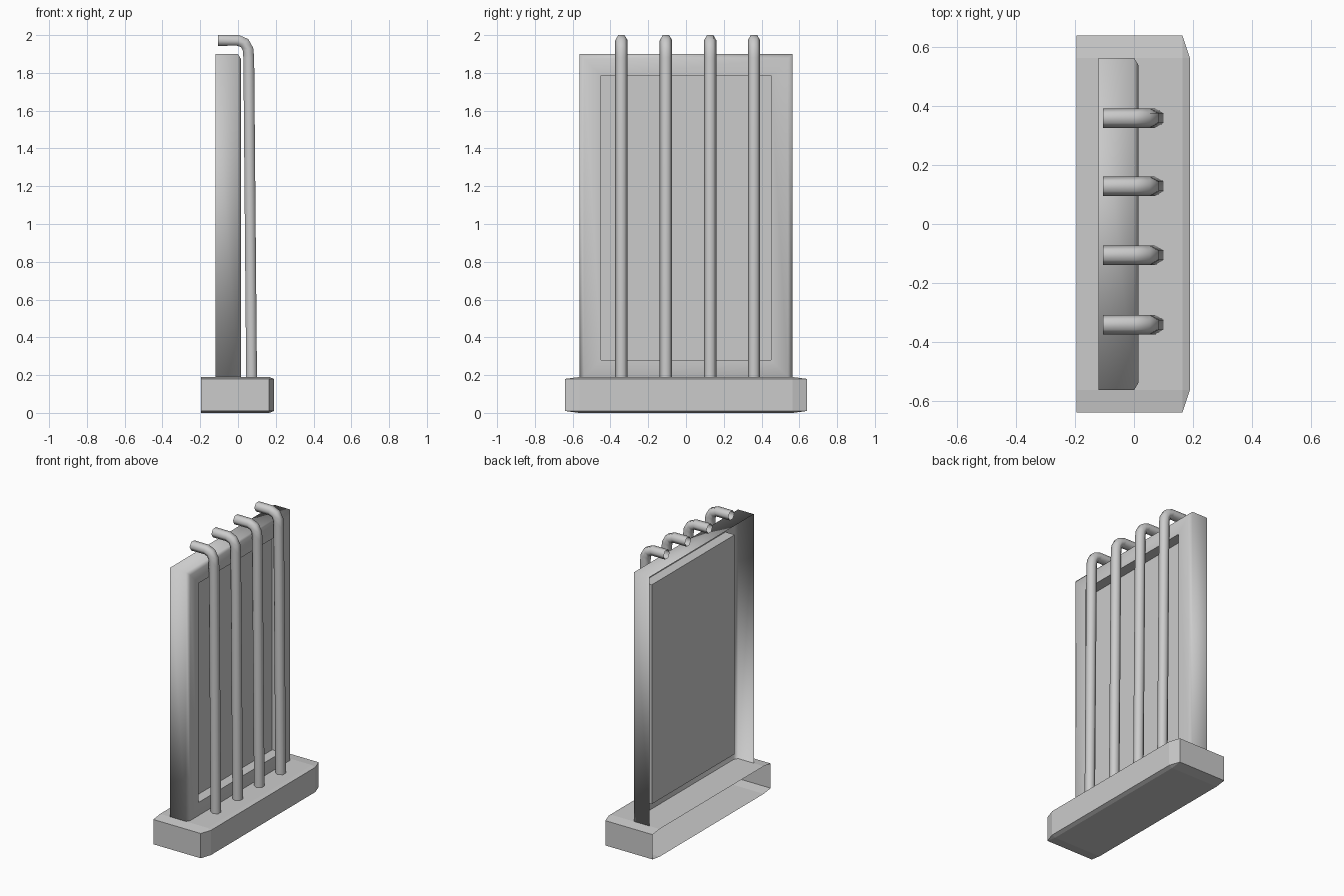
import bpy, bmesh
from math import cos, sin, pi, atan2
from mathutils import Vector

cube = bpy.data.objects.get("Cube")
if cube:
    bpy.data.objects.remove(cube, do_unlink=True)

grey = bpy.data.materials.new("plain grey")
grey.use_nodes = True
color = (0.6, 0.6, 0.6, 1)
grey.diffuse_color = color
grey.node_tree.nodes["Principled BSDF"].inputs["Base Color"].default_value = color


def finish(name, bm, smooth=False):
    for f in bm.faces:
        f.smooth = smooth
    mesh = bpy.data.meshes.new(name)
    bm.to_mesh(mesh)
    bm.free()
    mesh.materials.append(grey)
    obj = bpy.data.objects.new(name, mesh)
    bpy.context.collection.objects.link(obj)
    return obj


def bridge(bm, a, b):
    n = len(a)
    return [bm.faces.new((a[i], a[(i + 1) % n], b[(i + 1) % n], b[i])) for i in range(n)]


# Base: chamfered block, open at the rear (-x)
bm = bmesh.new()
for sy in (-1, 1):
    for z_edge, z_flat in ((0.01, 0), (0.18, 0.19)):
        for x in (-0.195, 0.165):
            bm.verts.new((x, sy * 0.64, z_edge))
            bm.verts.new((x, sy * 0.565, z_flat))
        bm.verts.new((0.19, sy * 0.565, z_edge))
bmesh.ops.convex_hull(bm, input=bm.verts[:])
bmesh.ops.dissolve_limit(bm, angle_limit=0.01, verts=bm.verts[:], edges=bm.edges[:])
bm.normal_update()
bmesh.ops.delete(bm, geom=[f for f in bm.faces if f.normal.x < -0.9], context='FACES')
finish("base", bm)


# Frame: open-backed shell swept around a rectangle, given as (x, inset)
def rectangle(bm, x, inset):
    w, lo, hi = 0.565 - inset, 0.165 + inset, 1.9 - inset
    return [bm.verts.new((x, y, z)) for y, z in ((-w, lo), (w, lo), (w, hi), (-w, hi))]


bm = bmesh.new()
rings = [rectangle(bm, x, d) for x, d in ((-0.12, 0), (0, 0), (0.015, 0.025), (0.015, 0.115))]
for a, b in zip(rings, rings[1:]):
    bridge(bm, a, b)
finish("frame", bm, True)

# Opening walls with hard edges, and the recessed panel
bm = bmesh.new()
bridge(bm, rectangle(bm, 0.015, 0.115), rectangle(bm, -0.055, 0.115))
finish("opening_lining", bm)
bm = bmesh.new()
bm.faces.new(rectangle(bm, -0.055, 0.115))
finish("recessed_panel", bm)

# Rods: six-sided open tubes that hook back over the frame
path = [Vector((x, 0, z)) for x, z in (
    (0.072, 0.18), (0.057, 1.88), (0.053, 1.925), (0.035, 1.958), (0, 1.972), (-0.105, 1.972))]
radius = 0.033
for i, y in enumerate((-0.342, -0.106, 0.128, 0.36)):
    bm = bmesh.new()
    rings = []
    for k, p in enumerate(path):
        t = path[min(k + 1, len(path) - 1)] - path[max(k - 1, 0)]
        if k == 1:
            t = (path[1] - path[0]).normalized() + (path[2] - path[1]).normalized()
        elif k == 4:
            t = (path[4] - path[3]).normalized() + (path[5] - path[4]).normalized()
        a = atan2(t.z, t.x)
        side = Vector((sin(a), 0, -cos(a)))
        rings.append([bm.verts.new(p + Vector((0, y + radius * cos(j * pi / 3), 0))
                                   + side * radius * sin(j * pi / 3)) for j in range(6)])
    for a, b in zip(rings, rings[1:]):
        bridge(bm, a, b)
    bmesh.ops.recalc_face_normals(bm, faces=bm.faces[:])
    finish(f"rod_{i + 1}", bm, True)
